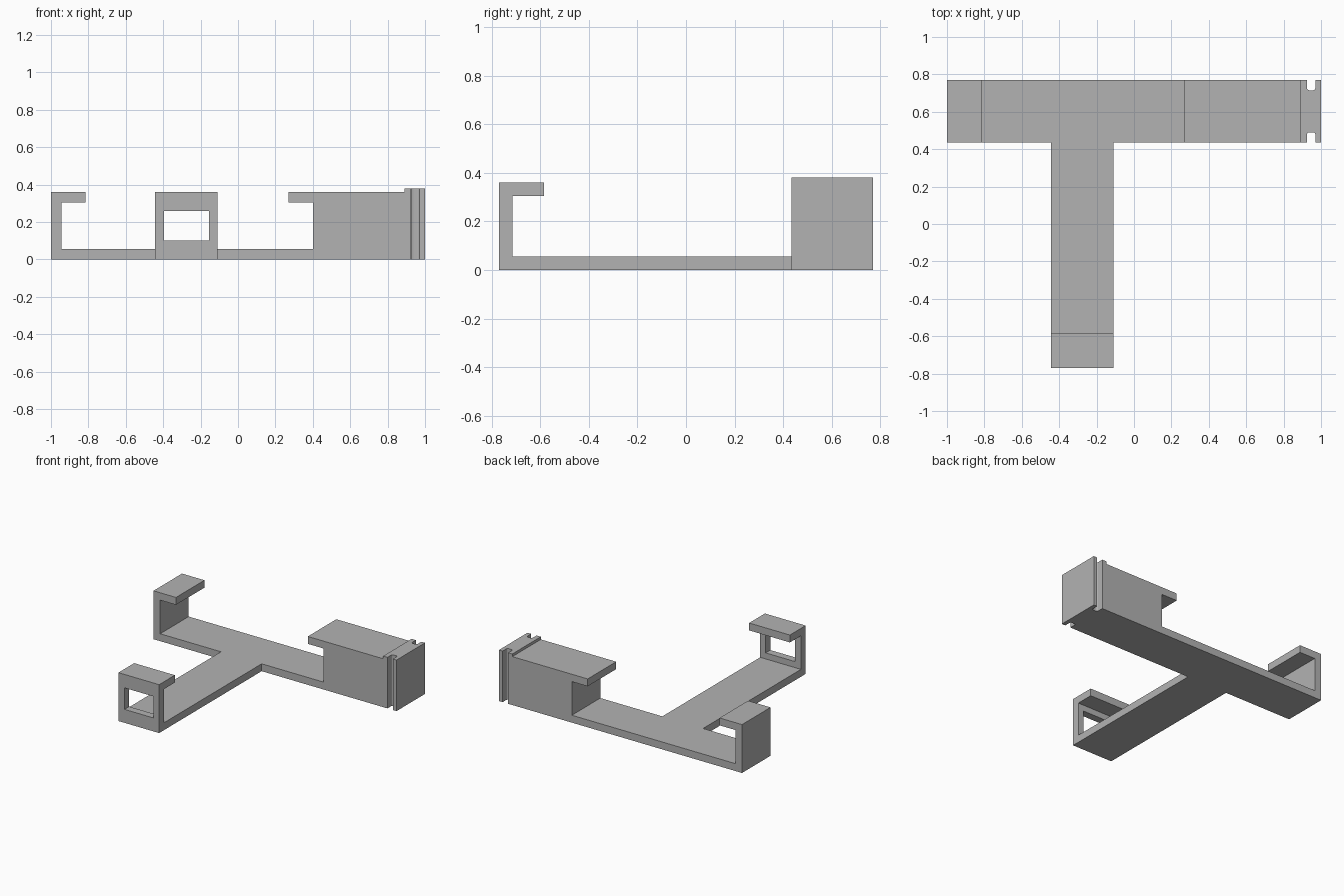
import bpy, bmesh, math
from mathutils import Vector

cube = bpy.data.objects.get("Cube")
if cube:
    bpy.data.objects.remove(cube, do_unlink=True)

grey = bpy.data.materials.new("plain_grey")
grey.use_nodes = True
colour = (0.45, 0.45, 0.45, 1)
grey.diffuse_color = colour
grey.node_tree.nodes["Principled BSDF"].inputs["Base Color"].default_value = colour

T = 0.055           # sheet thickness
H = 0.36            # hook height
Y0, Y1 = 0.435, 0.77  # crossbar depth range
X0, X1 = -0.445, -0.11  # stem width range


def prism(name, points, to_3d, start, end):
    """Extrude a flat outline from start to end along the remaining axis."""
    bm = bmesh.new()
    face = bm.faces.new([bm.verts.new(to_3d(a, b, start)) for a, b in points])
    step = Vector(to_3d(0, 0, end - start))
    new = bmesh.ops.extrude_face_region(bm, geom=[face])["geom"]
    bmesh.ops.translate(bm, vec=step, verts=[v for v in new if isinstance(v, bmesh.types.BMVert)])
    bmesh.ops.recalc_face_normals(bm, faces=bm.faces)
    mesh = bpy.data.meshes.new(name)
    bm.to_mesh(mesh)
    bm.free()
    mesh.materials.append(grey)
    obj = bpy.data.objects.new(name, mesh)
    bpy.context.collection.objects.link(obj)
    return obj


def along_x(a, b, c): return (c, a, b)
def along_y(a, b, c): return (a, c, b)
def along_z(a, b, c): return (a, b, c)


def hook(edge, lip):
    """Outline of a hook, from its lip down to the inner floor corner."""
    return [(lip, H - T), (lip, H), (edge, H), (edge, 0)], [(edge + T, T), (edge + T, H - T)]


# Crossbar: hook on one end, solid block with overhanging lip on the other
outer, inner = hook(-1, -0.815)
block = [(0.89, 0), (0.89, H), (0.27, H), (0.27, H - T), (0.4, H - T), (0.4, T)]
prism("crossbar", outer + block + inner, along_y, Y0, Y1)

# Stem: reaches forward to a second hook
outer, inner = hook(-Y1, -0.585)
stem = prism("stem", outer + [(Y0, 0), (Y0, T)] + inner, along_x, X0, X1)

# Window through the front hook wall
window = [(-0.395, 0.1), (-0.155, 0.1), (-0.155, 0.26), (-0.395, 0.26)]
cutter = prism("window_cutter", window, along_y, -0.85, -0.65)
cutter.hide_render = True
cut = stem.modifiers.new("window", "BOOLEAN")
cut.operation, cut.solver, cut.object = "DIFFERENCE", "EXACT", cutter
bpy.context.view_layer.objects.active = stem
bpy.ops.object.modifier_apply(modifier=cut.name)
bpy.data.objects.remove(cutter, do_unlink=True)

# End rail: two flanges joined by a web, groove corners rounded
mid, half = (Y0 + Y1) / 2, (Y1 - Y0) / 2
g0, g1, depth, r = 0.925, 0.97, 0.055, 0.012
floor = half - depth
side = [(0.89, half), (g0, half)]
for cx, first in ((g0 + r, 180), (g1 - r, 270)):
    for k in range(4):
        t = math.radians(first + 30 * k)
        side.append((cx + r * math.cos(t), floor + r + r * math.sin(t)))
side += [(g1, half), (1, half)]
outline = [(x, mid + y) for x, y in side] + [(x, mid - y) for x, y in reversed(side)]
prism("end_rail", outline, along_z, 0, 0.38)
